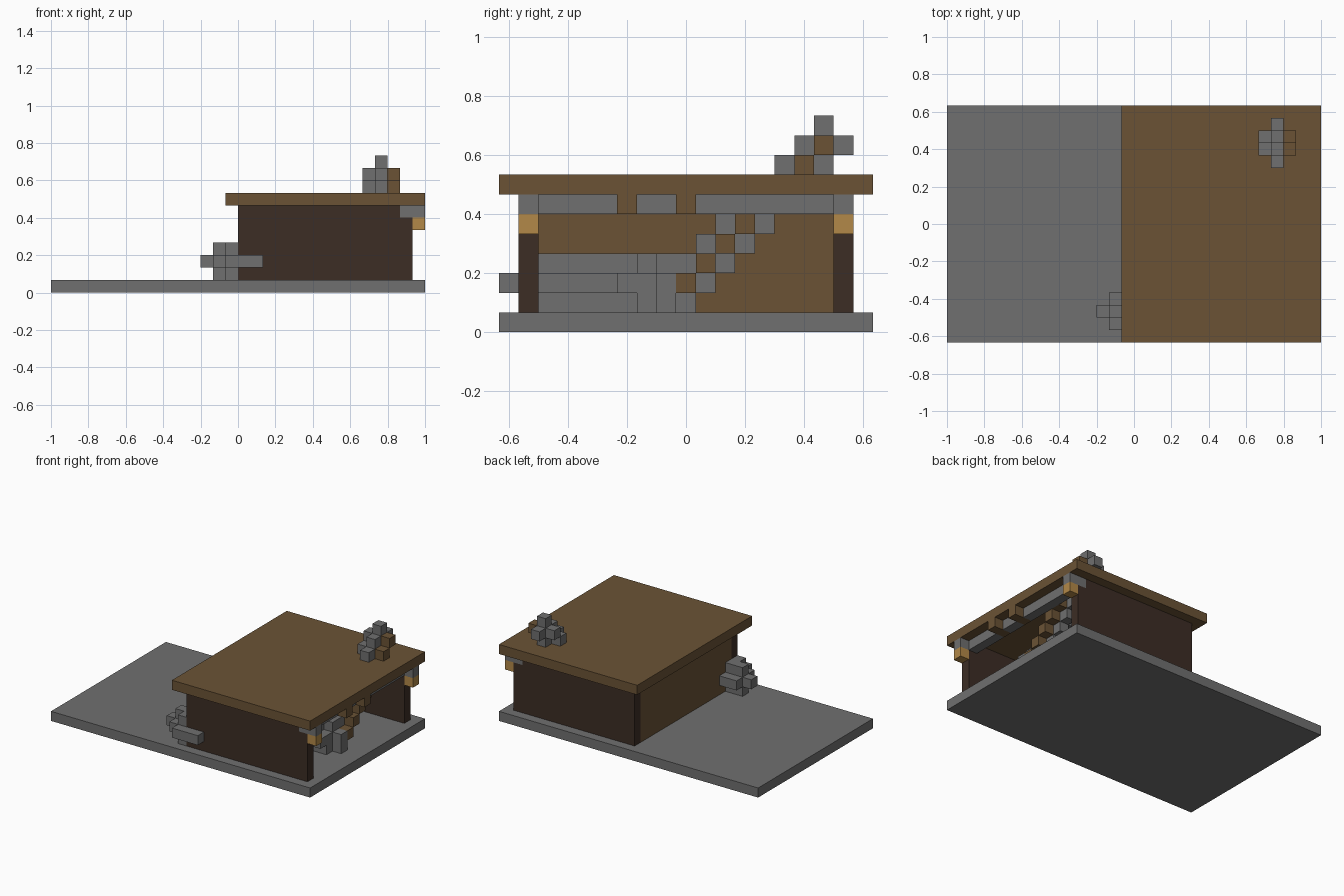
import bpy, bmesh
from mathutils import Vector

U = 1 / 15  # edge of one block
ORIGIN = Vector((-15, -9.5, 0))

cube = bpy.data.objects.get("Cube")
if cube:
    bpy.data.objects.remove(cube, do_unlink=True)


def material(name, rgb):
    m = bpy.data.materials.new(name)
    m.use_nodes = True
    m.diffuse_color = (*rgb, 1)
    m.node_tree.nodes["Principled BSDF"].inputs["Base Color"].default_value = (*rgb, 1)
    return m


GREY = material("stone grey", (0.16, 0.16, 0.16))
BROWN = material("wood brown", (0.145, 0.086, 0.036))
DARK = material("dark wood", (0.045, 0.026, 0.018))
AMBER = material("lamp amber", (0.45, 0.25, 0.065))


def finish(name, bm, mats):
    mesh = bpy.data.meshes.new(name)
    bm.to_mesh(mesh)
    bm.free()
    for m in mats:
        mesh.materials.append(m)
    obj = bpy.data.objects.new(name, mesh)
    bpy.context.collection.objects.link(obj)
    return obj


def box(name, low, high, mat):
    """Box between two corners given in block units."""
    low, high = Vector(low), Vector(high)
    bm = bmesh.new()
    bmesh.ops.create_cube(bm, size=1)
    bmesh.ops.scale(bm, vec=(high - low) * U, verts=bm.verts)
    bmesh.ops.translate(bm, vec=((low + high) / 2 + ORIGIN) * U, verts=bm.verts)
    return finish(name, bm, [mat])


def blocks(name, cells):
    """Joined unit blocks: cells maps block position to 0 grey or 1 brown."""
    bm = bmesh.new()
    for cell, index in cells.items():
        made = bmesh.ops.create_cube(bm, size=U)["verts"]
        centre = (Vector(cell) + Vector((0.5, 0.5, 0.5)) + ORIGIN) * U
        bmesh.ops.translate(bm, vec=centre, verts=made)
        for f in {f for v in made for f in v.link_faces}:
            f.material_index = index
    # drop the faces hidden between neighbouring blocks
    hidden = []
    for f in bm.faces:
        out = (f.calc_center_median() + f.normal * U / 2) / U - ORIGIN
        if tuple(int(c // 1) for c in out) in cells:
            hidden.append(f)
    bmesh.ops.delete(bm, geom=hidden, context='FACES')
    bmesh.ops.remove_doubles(bm, verts=bm.verts, dist=U / 100)
    return finish(name, bm, [GREY, BROWN])


def plus(cells, centre, axis):
    """Add a plus-shaped slice lying across the given axis."""
    cells.setdefault(tuple(centre), 0)
    for a in range(3):
        if a != axis:
            for step in (-1, 1):
                p = list(centre)
                p[a] += step
                cells.setdefault(tuple(p), 0)


# Ground slab, roof and walls
box("ground_slab", (0, 0, 0), (30, 19, 1), GREY)
box("roof", (14, 0, 7), (30, 19, 8), BROWN)
box("back_wall", (15, 2, 1), (16, 17, 7), BROWN)
for side, y in (("right", 1), ("left", 17)):
    box(side + "_wall", (15, y, 1), (28, y + 1, 7), DARK)
    box(side + "_post", (28, y, 1), (29, y + 1, 6), DARK)
    box(side + "_bracket", (28, y, 6), (30, y + 1, 7), GREY)
    box(side + "_lamp", (29, y, 5), (30, y + 1, 6), AMBER)

# Lintel over the opening, broken by rafter ends
for y0, y1 in ((2, 6), (7, 9), (10, 17)):
    box("lintel", (28, y0, 6), (29, y1, 7), GREY)
for y in (6, 9):
    box("rafter_end", (28, y, 6), (30, y + 1, 7), BROWN)

# Trunk end outside the rear corner
tip = {(12, 2, 2): 0}
plus(tip, (13, 2, 2), 0)
plus(tip, (14, 2, 2), 0)
plus(tip, (14, 1, 2), 0)
for x in (15, 16):
    tip[(x, 0, 2)] = 0
blocks("trunk_tail", tip)

# Trunk lying inside, then turning to the opening
inner = {}
for x in range(16, 24):
    for z in (1, 2, 3):
        inner[(x, 2, z)] = 0
    inner[(x, 3, 2)] = 0
for y in range(2, 7):
    plus(inner, (24, y, 2), 1)
inner[(25, 6, 2)] = inner[(26, 6, 2)] = 0
plus(inner, (25, 7, 2), 1)
plus(inner, (26, 8, 2), 1)

# Leaning trunk rising to the roof, brown on its front side
for z in range(1, 7):
    plus(inner, (26, z + 7, z), 2)
    if z > 1:
        inner[(27, z + 7, z)] = 1
blocks("trunk_inside", inner)

# Trunk top breaking through the roof
top = {(26, 16, 10): 0}
for z in (8, 9):
    plus(top, (26, z + 7, z), 2)
    top[(27, z + 7, z)] = 1
blocks("trunk_top", top)
